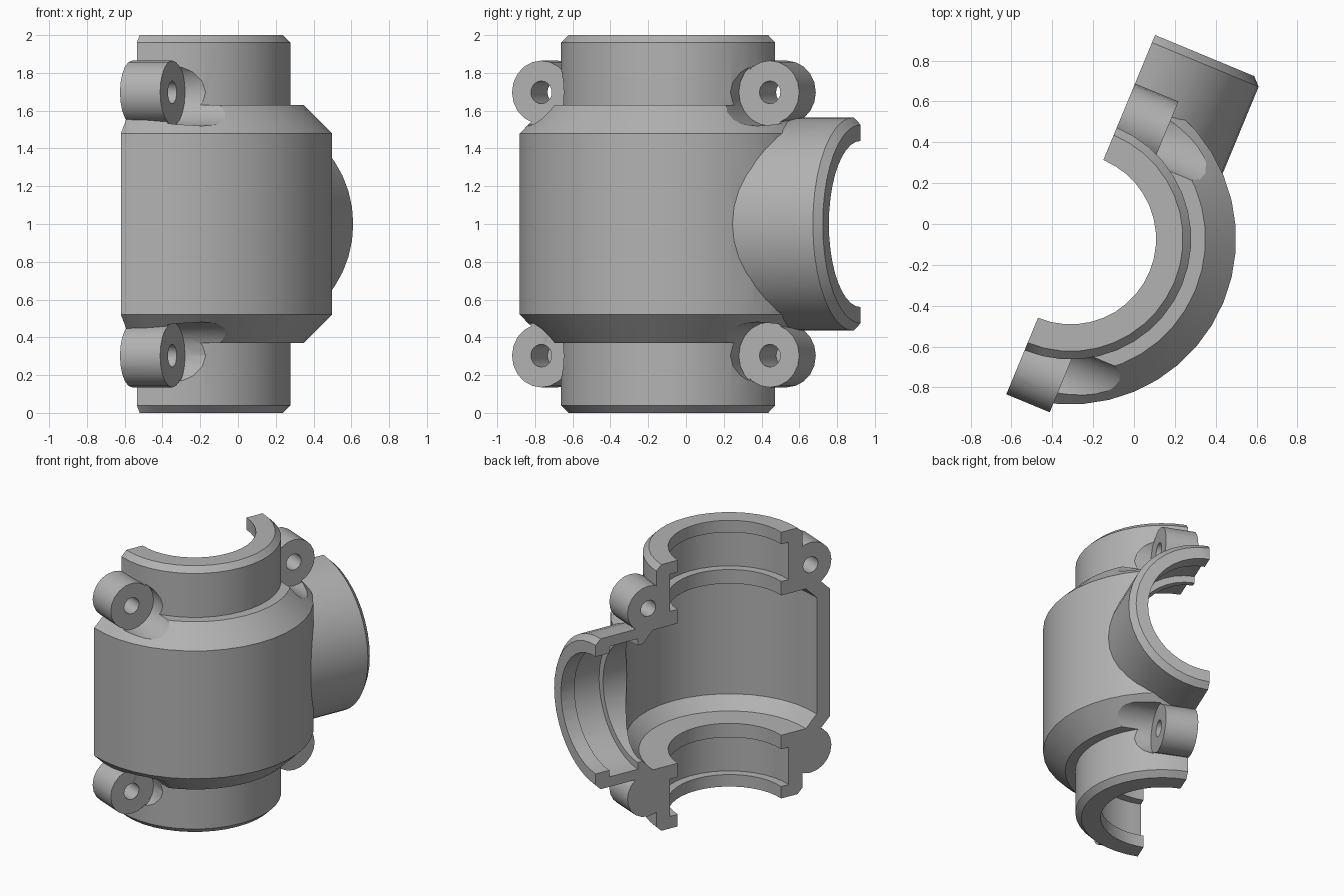
import bpy, bmesh
from math import radians
from mathutils import Matrix, Vector

cube = bpy.data.objects.get("Cube")
if cube:
    bpy.data.objects.remove(cube, do_unlink=True)

grey = bpy.data.materials.new("plain grey")
grey.use_nodes = True
colour = (0.45, 0.45, 0.45, 1)
grey.diffuse_color = colour
grey.node_tree.nodes["Principled BSDF"].inputs["Base Color"].default_value = colour

MID = 1.0                                   # height of the branch axis
ALONG_X = Matrix.Rotation(radians(90), 4, 'Y')
ALONG_FRONT = Matrix.Rotation(radians(90), 4, 'X')


def make_object(name, bm):
    bmesh.ops.recalc_face_normals(bm, faces=bm.faces)
    mesh = bpy.data.meshes.new(name)
    bm.to_mesh(mesh)
    bm.free()
    obj = bpy.data.objects.new(name, mesh)
    bpy.context.collection.objects.link(obj)
    mesh.materials.append(grey)
    return obj


def revolve(name, profile, sides, matrix=Matrix()):
    """Spin a (radius, height) profile about z, then place it."""
    bm = bmesh.new()
    verts = [bm.verts.new((r, 0, z)) for r, z in profile]
    edges = [bm.edges.new(pair) for pair in zip(verts, verts[1:])]
    bmesh.ops.spin(bm, geom=verts + edges, cent=(0, 0, 0), axis=(0, 0, 1),
                   angle=radians(360), steps=sides, use_duplicate=False)
    bmesh.ops.remove_doubles(bm, verts=bm.verts, dist=0.0005)
    bm.transform(matrix)
    return make_object(name, bm)


def rod(name, radius, start, end, sides, matrix):
    profile = [(0, start), (radius, start), (radius, end), (0, end)]
    return revolve(name, profile, sides, matrix)


def mirrored(top):
    """Complete a profile from its upper half, measured from the middle."""
    full = top + [(r, -z) for r, z in reversed(top)]
    return full


def combine(target, tool, operation):
    mod = target.modifiers.new(operation, 'BOOLEAN')
    mod.operation = operation
    mod.solver = 'EXACT'
    mod.object = tool
    bpy.context.view_layer.objects.active = target
    bpy.ops.object.modifier_apply(modifier=mod.name)
    bpy.data.objects.remove(tool, do_unlink=True)


at_middle = Matrix.Translation((0, 0, MID))

# Outer housing: chamfered necks, conical shoulders, wide barrel
housing = revolve("half_tee_housing", mirrored(
    [(0, 1), (0.55, 1), (0.59, 0.96), (0.59, 0.63), (0.66, 0.63), (0.81, 0.48)]),
    40, at_middle)

# Side branch with chamfered rim
branch = revolve("branch", [(0, 0), (0.565, 0), (0.565, 1.04), (0.525, 1.08), (0, 1.08)],
                 40, at_middle @ ALONG_X)
combine(housing, branch, 'UNION')

# Bolt lugs, each with a clearance pocket in front of it
lug_spots = [Matrix.Translation((x, 0, MID + z)) @ ALONG_FRONT
             for x in (-0.655, 0.655) for z in (-0.697, 0.697)]
for spot in lug_spots:
    combine(housing, rod("pocket", 0.178, 0.23, 0.9, 20, spot), 'DIFFERENCE')
for spot in lug_spots:
    combine(housing, rod("lug", 0.168, -0.1, 0.23, 20, spot), 'UNION')

# Inner cavity with inward lips at the necks
cavity = revolve("cavity", mirrored(
    [(0, 1.2), (0.418, 1.2), (0.418, 0.91), (0.478, 0.91), (0.478, 0.63),
     (0.418, 0.63), (0.418, 0.525), (0.617, 0.525), (0.705, 0.437)]),
    40, at_middle)
combine(housing, cavity, 'DIFFERENCE')

# Branch bore with a seal groove
bore = revolve("bore", [(0, 0), (0.44, 0), (0.44, 0.74), (0.49, 0.74), (0.49, 0.97),
                        (0.44, 0.97), (0.44, 1.2), (0, 1.2)], 40, at_middle @ ALONG_X)
combine(housing, bore, 'DIFFERENCE')

# Bolt holes
for spot in lug_spots:
    combine(housing, rod("bolt_hole", 0.06, -0.3, 0.4, 20, spot), 'DIFFERENCE')

# Split the housing on its flat joint face
bm = bmesh.new()
bmesh.ops.create_cube(bm, size=4, matrix=Matrix.Translation((0, 2, MID)))
combine(housing, make_object("rear_half", bm), 'DIFFERENCE')

# Turn the half into place
housing.data.transform(Matrix.Translation((-0.31, -0.073, 0)) @ Matrix.Rotation(radians(67.5), 4, 'Z'))
bpy.ops.object.select_all(action='DESELECT')
housing.select_set(True)
bpy.context.view_layer.objects.active = housing
bpy.ops.object.shade_smooth_by_angle(angle=radians(25))
